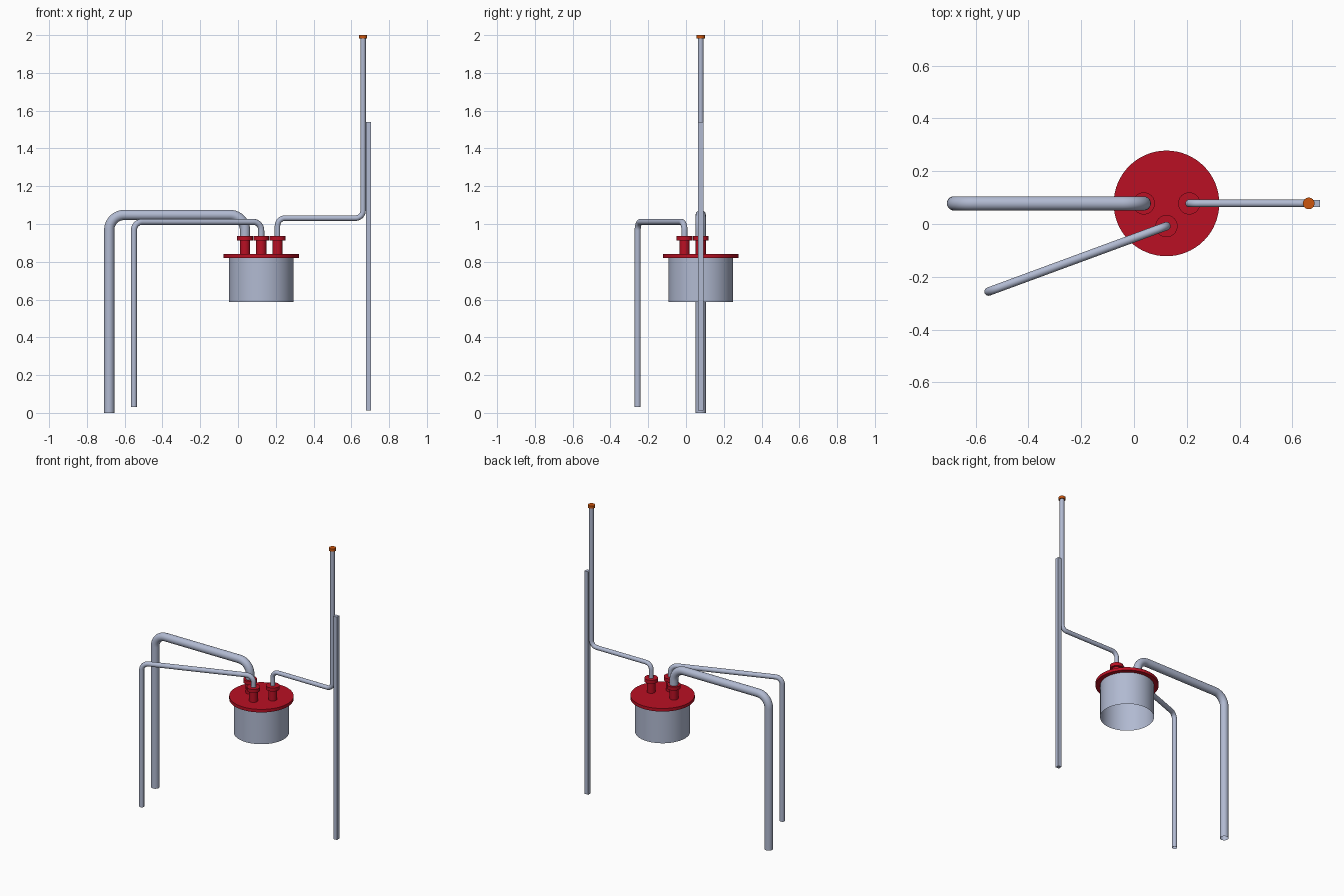
import bpy, math
from mathutils import Vector

if "Cube" in bpy.data.objects:
    bpy.data.objects.remove(bpy.data.objects["Cube"])


def material(name, rgb):
    m = bpy.data.materials.new(name)
    m.diffuse_color = (*rgb, 1)
    m.use_nodes = True
    m.node_tree.nodes["Principled BSDF"].inputs["Base Color"].default_value = m.diffuse_color
    return m


STEEL = material("blue grey steel", (0.44, 0.49, 0.64))
RED = material("red", (0.49, 0.005, 0.017))
ORANGE = material("orange", (0.6, 0.09, 0.004))
CX, CY = 0.123, 0.078   # vessel axis


def finish(ob, name, mat):
    ob.name = name
    ob.data.materials.clear()
    ob.data.materials.append(mat)
    bpy.ops.object.shade_smooth_by_angle(angle=math.radians(35))
    return ob


def cylinder(name, mat, x, y, r, z0, z1, sides=32, fill='NGON'):
    bpy.ops.mesh.primitive_cylinder_add(
        vertices=sides, radius=r, depth=z1 - z0, end_fill_type=fill,
        location=(x, y, (z0 + z1) / 2))
    return finish(bpy.context.object, name, mat)


def pipe(name, corners, r, bend, steps=10):
    """Open-ended round tube along a path whose corners are filleted."""
    pts = [Vector(c) for c in corners]
    path = [pts[0]]
    for a, p, b in zip(pts, pts[1:], pts[2:]):
        u, v = (a - p).normalized(), (b - p).normalized()
        centre = p + (u + v) * bend
        for i in range(steps + 1):   # all corners are right angles
            t = math.pi / 2 * i / steps
            path.append(centre - v * bend * math.cos(t) - u * bend * math.sin(t))
    path.append(pts[-1])
    cu = bpy.data.curves.new(name, 'CURVE')
    cu.dimensions = '3D'
    cu.bevel_depth = r
    cu.bevel_resolution = 8
    sp = cu.splines.new('POLY')
    sp.points.add(len(path) - 1)
    for q, co in zip(sp.points, path):
        q.co = (*co, 1)
    ob = bpy.data.objects.new(name, cu)
    bpy.context.collection.objects.link(ob)
    bpy.ops.object.select_all(action='DESELECT')
    ob.select_set(True)
    bpy.context.view_layer.objects.active = ob
    bpy.ops.object.convert(target='MESH')
    return finish(bpy.context.object, name, STEEL)


# Vessel: open-bottomed drum under a red flange lid
cylinder("vessel", STEEL, CX, CY, 0.171, 0.588, 0.825, 64, 'NOTHING')
cylinder("lid_flange", RED, CX, CY, 0.2, 0.819, 0.84, 64)

# Three nozzles on the lid, each a stub with a collar
nozzles = {"left": (CX - 0.086, CY), "front": (CX, CY - 0.086),
           "right": (CX + 0.086, CY)}
for side, (x, y) in nozzles.items():
    cylinder(side + "_nozzle", RED, x, y, 0.027, 0.835, 0.92)
    cylinder(side + "_collar", RED, x, y, 0.042, 0.912, 0.936)

# Pipes
x, y = nozzles["left"]
pipe("large_pipe", [(x, y, 0.92), (x, y, 1.048), (-0.682, y, 1.048),
                    (-0.682, y, 0)], 0.027, 0.08)
x, y = nozzles["front"]
pipe("small_pipe", [(x, y, 0.92), (x, y, 1.011), (-0.551, -0.256, 1.011),
                    (-0.551, -0.256, 0.03)], 0.016, 0.045)
x, y = nozzles["right"]
pipe("vent_pipe", [(x, y, 0.92), (x, y, 1.031), (0.662, y, 1.031),
                   (0.662, y, 1.99)], 0.0145, 0.04)

# Vent cap and square support post
cylinder("vent_cap", ORANGE, 0.662, CY, 0.022, 1.982, 2.0, 24)
bpy.ops.mesh.primitive_cube_add(size=1, location=(0.691, CY, 0.776))
post = bpy.context.object
post.scale = (0.027, 0.027, 1.528)
bpy.ops.object.transform_apply(location=False, rotation=False, scale=True)
finish(post, "support_post", STEEL)
